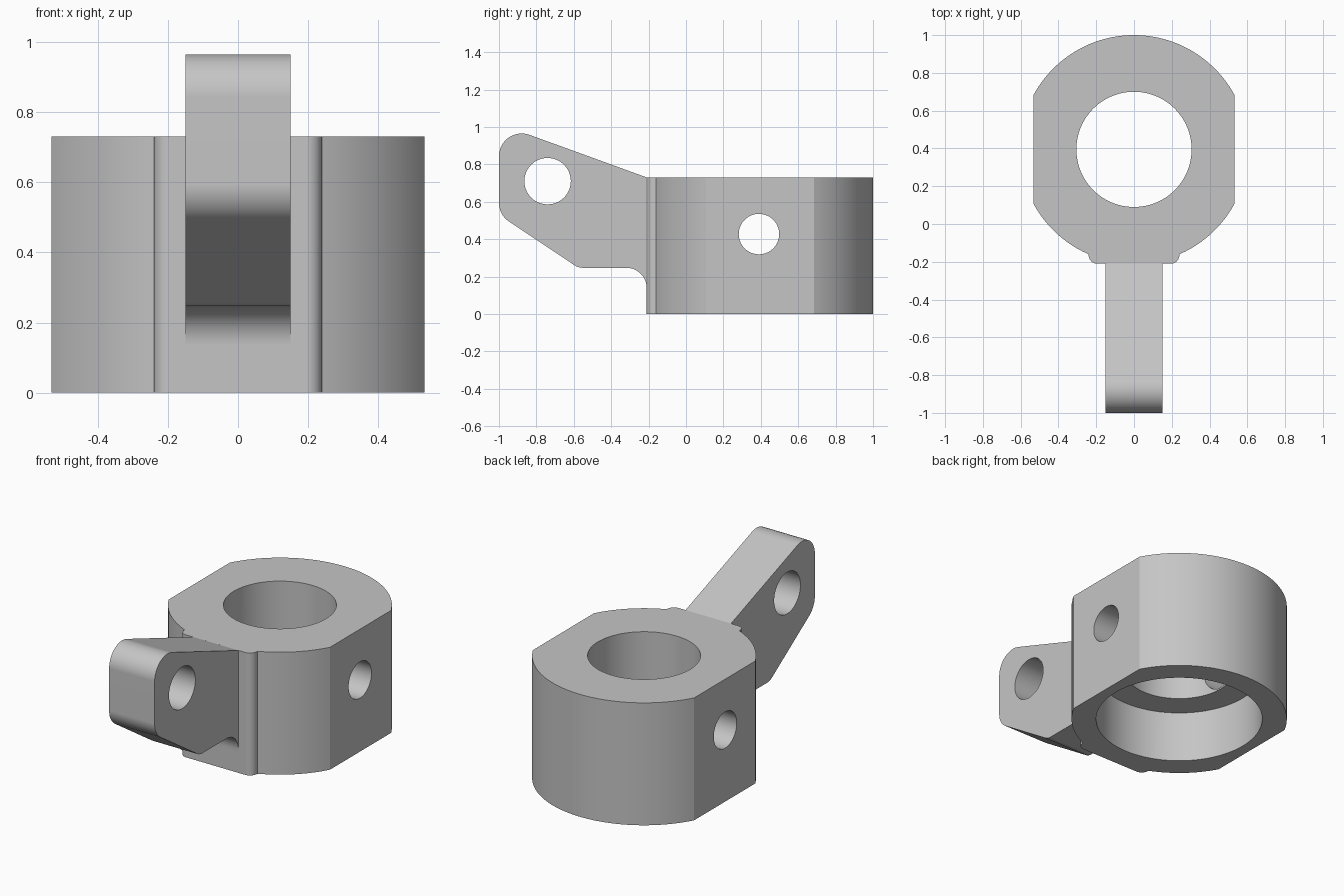
import bpy, bmesh, math
from mathutils import Vector, Matrix

if "Cube" in bpy.data.objects:
    bpy.data.objects.remove(bpy.data.objects["Cube"], do_unlink=True)

grey = bpy.data.materials.new("plain grey")
grey.use_nodes = True
COLOUR = (0.56, 0.56, 0.56, 1)
grey.diffuse_color = COLOUR
grey.node_tree.nodes["Principled BSDF"].inputs["Base Color"].default_value = COLOUR

HEIGHT = 0.73
CENTRE_Y, OUTER_R, BORE_R = 0.395, 0.605, 0.305
FLAT_X, PAD_X, PAD_Y = 0.532, 0.24, -0.21
ARM_HALF = 0.15


def rounded(corners, steps=12):
    """Outline from (a, b, radius) corners, each replaced by a tangent arc."""
    out = []
    for i, (a, b, r) in enumerate(corners):
        p = Vector((a, b))
        if r == 0:
            out.append(p)
            continue
        u = (Vector(corners[i - 1][:2]) - p).normalized()
        v = (Vector(corners[(i + 1) % len(corners)][:2]) - p).normalized()
        half = u.angle(v) / 2
        c = p + (u + v).normalized() * (r / math.sin(half))
        start = p + u * (r / math.tan(half)) - c
        end = p + v * (r / math.tan(half)) - c
        sweep = start.angle_signed(end)
        for k in range(steps + 1):
            out.append(c + Matrix.Rotation(-sweep * k / steps, 2) @ start)
    return out


def finish(name, bm):
    bmesh.ops.recalc_face_normals(bm, faces=bm.faces)
    mesh = bpy.data.meshes.new(name)
    bm.to_mesh(mesh)
    bm.free()
    mesh.materials.append(grey)
    obj = bpy.data.objects.new(name, mesh)
    bpy.context.collection.objects.link(obj)
    return obj


def prism(name, points, offset):
    bm = bmesh.new()
    face = bm.faces.new([bm.verts.new(p) for p in points])
    new = bmesh.ops.extrude_face_region(bm, geom=[face])["geom"]
    bmesh.ops.translate(bm, vec=offset, verts=[e for e in new if isinstance(e, bmesh.types.BMVert)])
    return finish(name, bm)


def drill(target, centre, radius, length, axis="Z"):
    """Cut a round hole through the target."""
    turn = Matrix.Rotation(math.pi / 2, 4, "Y") if axis == "X" else Matrix()
    bm = bmesh.new()
    bmesh.ops.create_cone(bm, cap_ends=True, segments=96, radius1=radius, radius2=radius,
                          depth=length, matrix=Matrix.Translation(centre) @ turn)
    cutter = finish("hole_cutter", bm)
    mod = target.modifiers.new("hole", "BOOLEAN")
    mod.operation, mod.solver, mod.object = "DIFFERENCE", "EXACT", cutter
    bpy.context.view_layer.objects.active = target
    bpy.ops.object.modifier_apply(modifier=mod.name)
    bpy.data.objects.remove(cutter, do_unlink=True)


def smooth(obj):
    bpy.ops.object.select_all(action="DESELECT")
    obj.select_set(True)
    bpy.context.view_layer.objects.active = obj
    bpy.ops.object.shade_smooth_by_angle(angle=math.radians(20))
    mod = obj.modifiers.new("flat_faces", "WEIGHTED_NORMAL")
    mod.keep_sharp = True


def arc(a0, a1, n):
    return [Vector((OUTER_R * math.sin(a), CENTRE_Y + OUTER_R * math.cos(a)))
            for a in (a0 + (a1 - a0) * k / n for k in range(n + 1))]


# Ring body: round outline with two side flats and a small front pad
flat_angle = math.asin(FLAT_X / OUTER_R)
pad_angle = math.asin(PAD_X / OUTER_R)
pad_corner = rounded([(PAD_X, -0.15, 0), (PAD_X, PAD_Y, 0.045), (0, PAD_Y, 0)])[1:-1]
half = arc(0, flat_angle, 24) + arc(math.pi - flat_angle, math.pi - pad_angle, 12) + pad_corner
mirrored = [Vector((-p.x, p.y)) for p in reversed(half[1:])]
body = prism("ring_body", [(p.x, p.y, 0) for p in half + mirrored], (0, 0, HEIGHT))

# Bore, wider recess underneath, and side cross hole
drill(body, (0, CENTRE_Y, 0.5), BORE_R, 2)
drill(body, (0, CENTRE_Y, 0), 0.467, 0.62)
drill(body, (0, 0.39, 0.427), 0.108, 2, "X")
smooth(body)

# Lever arm: rounded side profile, its root sunk into the body
profile = rounded([
    (-0.18, 0.719, 0), (-1, 1.017, 0.1215), (-1, 0.53, 0.12), (-0.576, 0.247, 0.08),
    (-0.21, 0.247, 0.11), (-0.21, 0.12, 0), (-0.18, 0.12, 0)])
arm = prism("lever_arm", [(-ARM_HALF, p.x, p.y) for p in profile], (2 * ARM_HALF, 0, 0))
drill(arm, (0, -0.74, 0.71), 0.124, 1, "X")
smooth(arm)
